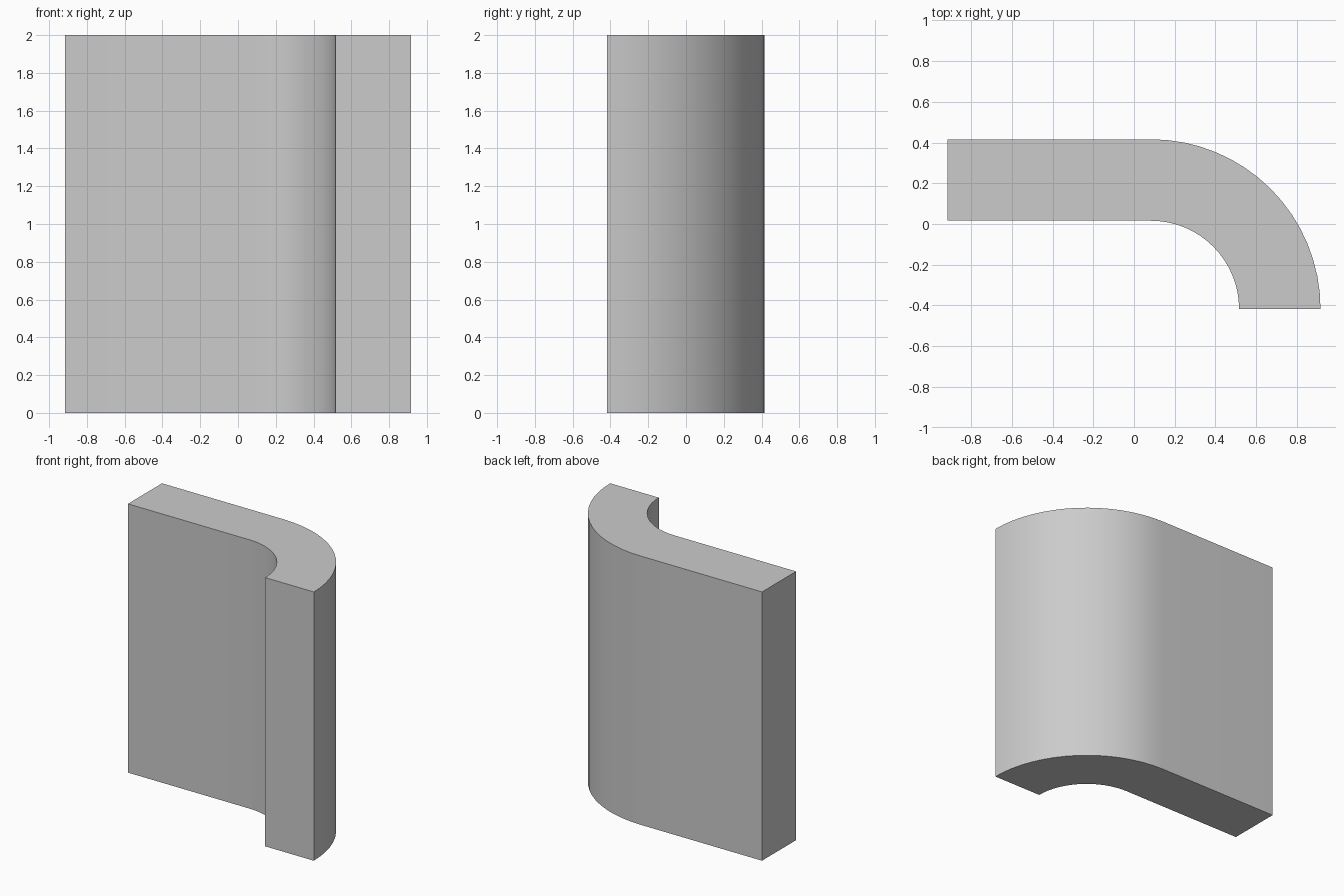
import bpy, bmesh
from math import sin, cos, pi, radians

if "Cube" in bpy.data.objects:
    bpy.data.objects.remove(bpy.data.objects["Cube"])

HEIGHT = 2.0
CX, CY = 0.083, -0.417        # bend centre
R_OUT, R_IN = 0.833, 0.433    # wall faces at the bend
X_END = -0.917                # end of the straight run
STEPS = 16


def arc(radius):
    """Quarter arc from the straight run round to the front end."""
    return [(CX + radius * sin(pi / 2 * i / STEPS),
             CY + radius * cos(pi / 2 * i / STEPS)) for i in range(STEPS + 1)]


# Plan outline of the wall: straight run plus quarter bend
outline = ([(X_END, CY + R_OUT)] + arc(R_OUT)
           + arc(R_IN)[::-1] + [(X_END, CY + R_IN)])

# Extrude the outline upward
bm = bmesh.new()
base = bm.faces.new([bm.verts.new((x, y, 0)) for x, y in outline])
top = bmesh.ops.extrude_face_region(bm, geom=[base], use_keep_orig=True)["geom"]
bmesh.ops.translate(bm, vec=(0, 0, HEIGHT),
                    verts=[g for g in top if isinstance(g, bmesh.types.BMVert)])
bmesh.ops.recalc_face_normals(bm, faces=bm.faces)

mesh = bpy.data.meshes.new("curved_wall")
bm.to_mesh(mesh)
bm.free()
wall = bpy.data.objects.new("curved_wall", mesh)
bpy.context.collection.objects.link(wall)

# Smooth bend, sharp corners
bpy.context.view_layer.objects.active = wall
wall.select_set(True)
bpy.ops.object.shade_smooth_by_angle(angle=radians(30))
